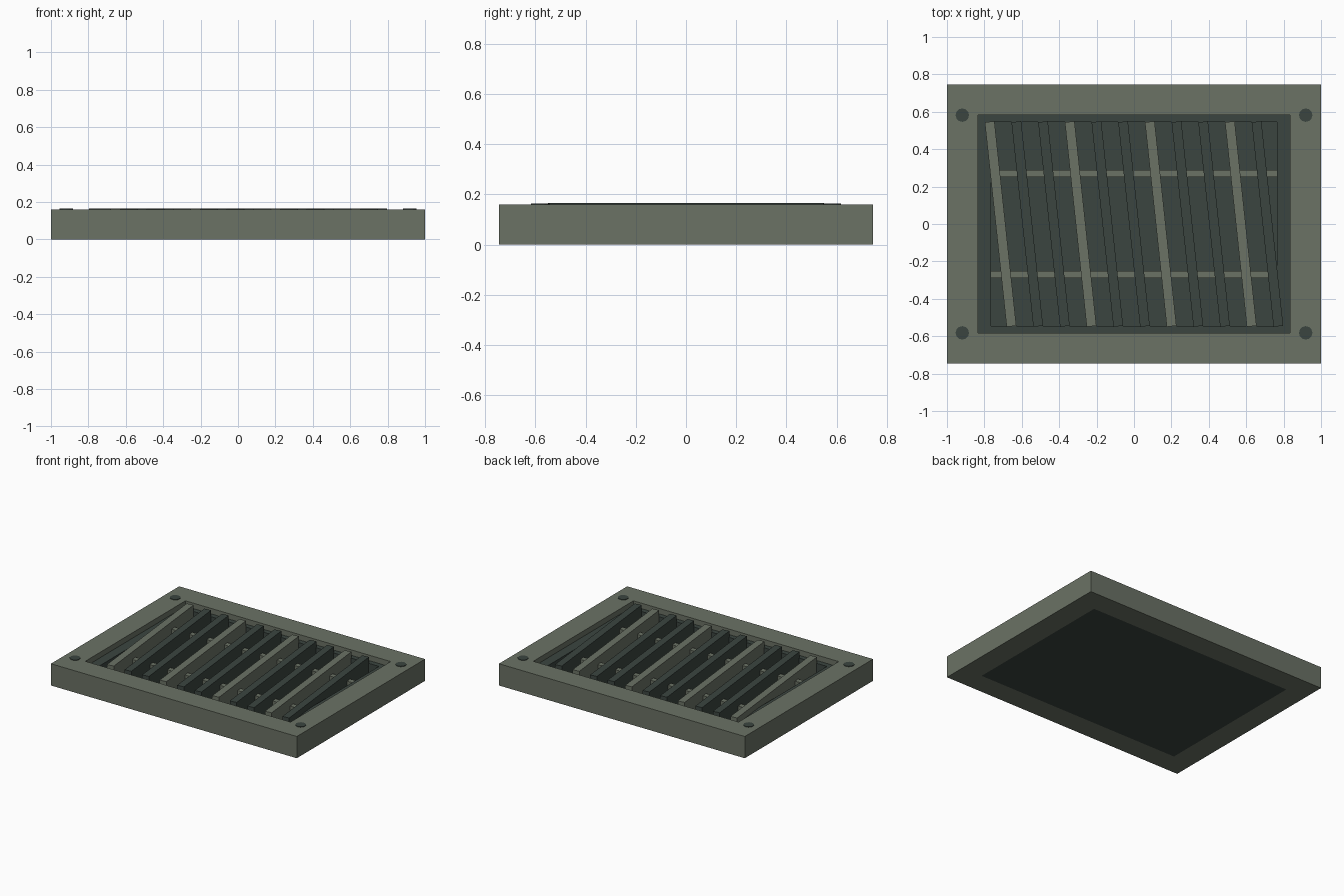
import bpy
import bmesh
import math
from mathutils import Matrix, Vector

cube = bpy.data.objects.get("Cube")
if cube:
    bpy.data.objects.remove(cube, do_unlink=True)


def make_material(name, rgb):
    mat = bpy.data.materials.new(name)
    mat.use_nodes = True
    color = (*rgb, 1.0)
    mat.diffuse_color = color
    mat.node_tree.nodes["Principled BSDF"].inputs["Base Color"].default_value = color
    return mat


light = make_material("grey green metal", (0.145, 0.168, 0.130))
dark = make_material("dark green metal", (0.044, 0.060, 0.051))


def finish(name, bm, mat):
    bmesh.ops.recalc_face_normals(bm, faces=bm.faces)
    mesh = bpy.data.meshes.new(name)
    bm.to_mesh(mesh)
    bm.free()
    mesh.materials.append(mat)
    obj = bpy.data.objects.new(name, mesh)
    bpy.context.collection.objects.link(obj)
    return obj


def box(name, center, size, mat, turn=0.0):
    bm = bmesh.new()
    bmesh.ops.create_cube(bm, size=1.0, matrix=Matrix.Translation(center)
                          @ Matrix.Rotation(turn, 4, 'Z')
                          @ Matrix.Diagonal(Vector((*size, 1.0))))
    return finish(name, bm, mat)


def ring(name, outer, inner, z0, z1, mat):
    """Rectangular ring; outer and inner are half sizes."""
    bm = bmesh.new()
    signs = [(-1, -1), (1, -1), (1, 1), (-1, 1)]
    # Section loop: outer bottom, outer top, inner top, inner bottom
    section = [(outer, z0), (outer, z1), (inner, z1), (inner, z0)]
    loops = [[bm.verts.new((sx * h[0], sy * h[1], z)) for sx, sy in signs]
             for h, z in section]
    for k in range(4):
        a, b = loops[k], loops[(k + 1) % 4]
        for i in range(4):
            j = (i + 1) % 4
            bm.faces.new((a[i], a[j], b[j], b[i]))
    return finish(name, bm, mat)


HEIGHT = 0.16
OPENING = (0.835, 0.582)
CAVITY = (0.765, 0.545)

# Outer frame, recessed inner ledge and floor
ring("outer_frame", (1.0, 0.745), OPENING, 0.0, HEIGHT, light)
ring("inner_ledge", OPENING, CAVITY, 0.0, 0.12, dark)
box("floor_panel", (0, 0, 0.015), (2 * CAVITY[0], 2 * CAVITY[1], 0.03), dark)

# Cross bars running under the slats
for side, y in (("front", -0.27), ("back", 0.27)):
    box(side + "_cross_bar", (0, y, 0.0925), (2 * CAVITY[0], 0.04, 0.035), light)

# Slanted slats, every third one light
COUNT = 11
SPACING = 0.1427
for i in range(COUNT):
    x = (i - (COUNT - 1) / 2) * SPACING
    box(f"slat_{i + 1}", (x, 0, 0.1075), (0.052, 1.1, 0.115),
        light if i % 3 == 0 else dark, math.radians(6.1))

# Corner screws, barely proud of the frame
for sx in (-1, 1):
    for sy in (-1, 1):
        bm = bmesh.new()
        bmesh.ops.create_cone(bm, cap_ends=True, segments=12, radius1=0.036,
                              radius2=0.036, depth=0.012,
                              matrix=Matrix.Translation((sx * 0.918, sy * 0.582, 0.158)))
        name = ("front" if sy < 0 else "back") + ("_right" if sx < 0 else "_left")
        finish(name + "_screw", bm, dark)
